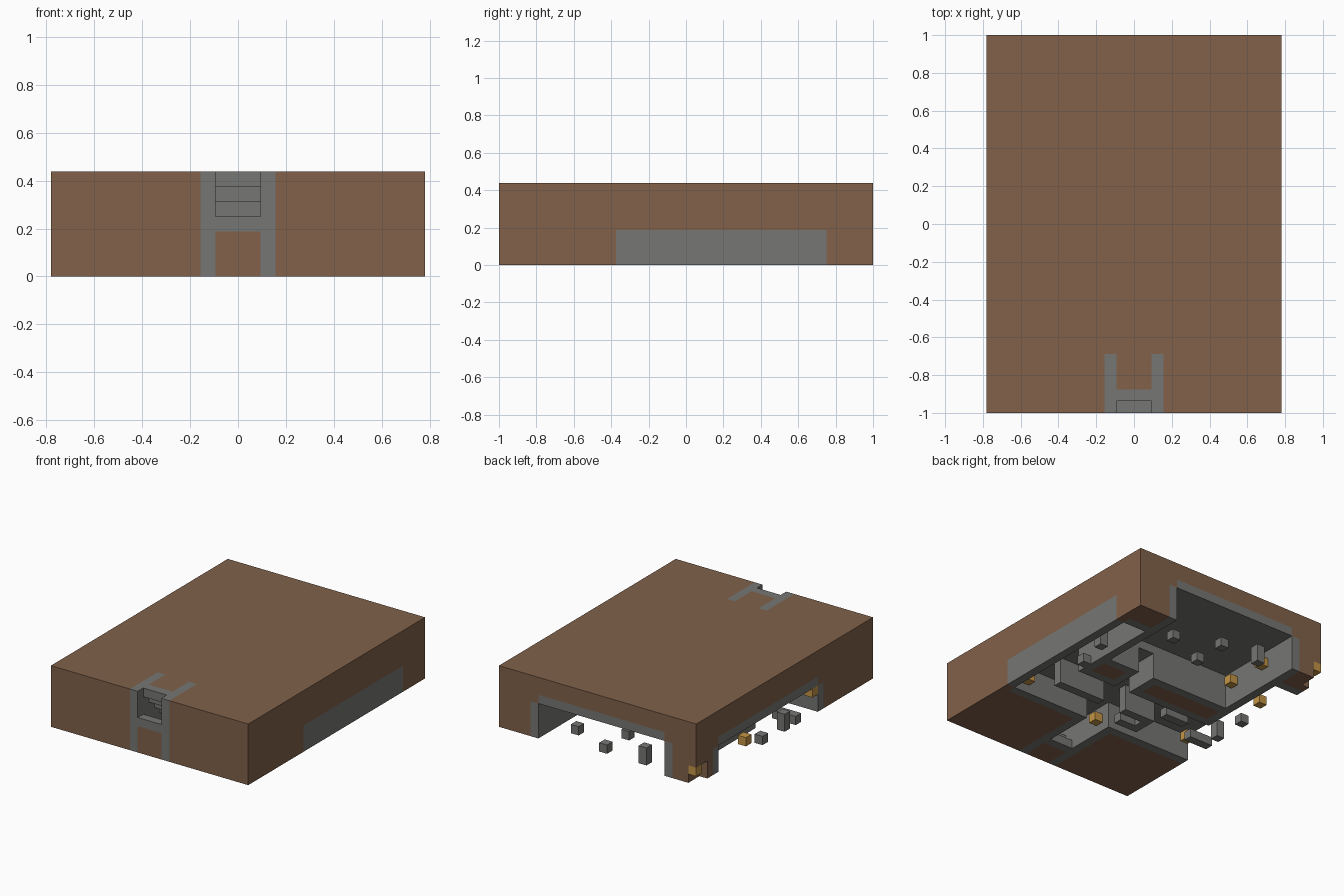
import bpy
import bmesh
from mathutils import Vector

if "Cube" in bpy.data.objects:
    bpy.data.objects.remove(bpy.data.objects["Cube"])

U = 1 / 16                      # one block
NX, NY, NZ = 25, 32, 7          # size of the hill in blocks
ORIGIN = Vector((-NX * U / 2, -NY * U / 2, 0))


def make_material(name, rgb):
    mat = bpy.data.materials.new(name)
    mat.use_nodes = True
    mat.diffuse_color = (*rgb, 1)
    node = mat.node_tree.nodes["Principled BSDF"]
    node.inputs["Base Color"].default_value = (*rgb, 1)
    node.inputs["Roughness"].default_value = 0.9
    return mat


earth = make_material("brown earth", (0.22, 0.12, 0.068))
stone = make_material("grey stone", (0.18, 0.18, 0.175))
gold = make_material("torch gold", (0.55, 0.30, 0.06))


def cells(x, y, z):
    return {(i, j, k) for i in range(*x) for j in range(*y) for k in range(*z)}


DIRS = [Vector(d) for d in ((1, 0, 0), (-1, 0, 0), (0, 1, 0),
                            (0, -1, 0), (0, 0, 1), (0, 0, -1))]


def build(name, solid, materials, pick):
    """Skin a set of blocks, choosing each face's material with pick(cell)."""
    bm = bmesh.new()
    for c in sorted(solid):
        mid = Vector(c) + Vector((0.5, 0.5, 0.5))
        for d in DIRS:
            if tuple(int(v) for v in Vector(c) + d) in solid:
                continue
            a = Vector((abs(d.y) + abs(d.z), abs(d.x), 0)) / 2
            b = d.cross(a)
            ring = (a + b, b - a, -a - b, a - b)
            corners = [ORIGIN + U * (mid + d / 2 + r) for r in ring]
            face = bm.faces.new([bm.verts.new(p) for p in corners])
            face.material_index = pick(c)
    bmesh.ops.remove_doubles(bm, verts=bm.verts, dist=U / 20)
    bmesh.ops.dissolve_limit(bm, angle_limit=0.01, verts=bm.verts,
                             edges=bm.edges, delimit={'MATERIAL'})
    bmesh.ops.triangulate(bm, faces=[f for f in bm.faces if len(f.verts) > 4])
    mesh = bpy.data.meshes.new(name)
    bm.to_mesh(mesh)
    bm.free()
    for mat in materials:
        mesh.materials.append(mat)
    obj = bpy.data.objects.new(name, mesh)
    bpy.context.collection.objects.link(obj)
    return obj


# Rooms dug out of the hill
rooms = cells((4, 20), (21, 32), (0, 4))        # back room, open to the back
rooms |= cells((0, 3), (10, 28), (0, 3))        # side room, open to one side
rooms |= cells((21, 24), (10, 28), (0, 3))      # closed side room
rooms |= cells((0, 24), (10, 17), (0, 3))       # cross hall
rooms |= cells((14, 16), (17, 21), (0, 3))      # passage to the back room
rooms |= cells((11, 14), (5, 10), (0, 3))       # entrance corridor

# Staircase going down from the front
for step in range(5):
    rooms |= cells((11, 14), (step, step + 1), (4 - step, 7 - step))

# Low dividing wall in the hall
rooms -= cells((8, 21), (13, 14), (0, 3))
rooms |= cells((12, 15), (13, 14), (0, 3))

# Full-height walls beside the stairs
stair_walls = cells((10, 11), (0, 5), (0, NZ)) | cells((14, 15), (0, 5), (0, NZ))
niche = cells((0, 1), (30, 32), (0, 2))
hill_cells = cells((0, NX), (0, NY), (0, NZ)) - rooms - niche


def hill_material(c):
    beside_room = any(tuple(int(v) for v in Vector(c) + d) in rooms for d in DIRS)
    return int(beside_room or c in stair_walls)


build("hill", hill_cells, [earth, stone], hill_material)

# Stone furniture in the rooms
furniture = {
    "post": cells((7, 8), (30, 31), (0, 2)),
    "stool_a": cells((17, 18), (28, 29), (0, 1)),
    "stool_b": cells((12, 13), (30, 31), (0, 1)),
    "stool_c": cells((12, 13), (26, 27), (0, 1)),
    "side_stool": cells((0, 1), (19, 20), (0, 1)),
    "side_post": cells((0, 1), (15, 16), (0, 2)),
    "side_bench": cells((0, 3), (13, 14), (0, 1)),
    "table": cells((9, 11), (11, 12), (0, 1)) | cells((8, 9), (11, 13), (0, 1)),
    "hall_bench": cells((5, 8), (15, 16), (0, 1)),
    "closed_room_post": cells((22, 23), (22, 23), (0, 2)),
    "closed_room_stool": cells((21, 22), (18, 19), (0, 1)),
}
for name, blocks in furniture.items():
    build(name, blocks, [stone], lambda c: 0)

# Torches on the walls
torches = [(0, 31, 1), (0, 10, 2), (0, 22, 1), (4, 27, 2), (4, 22, 2),
           (6, 10, 2), (11, 8, 1), (19, 22, 2), (22, 10, 1), (23, 25, 1)]
for n, block in enumerate(torches):
    build(f"torch_{n + 1}", {block}, [gold], lambda c: 0)
